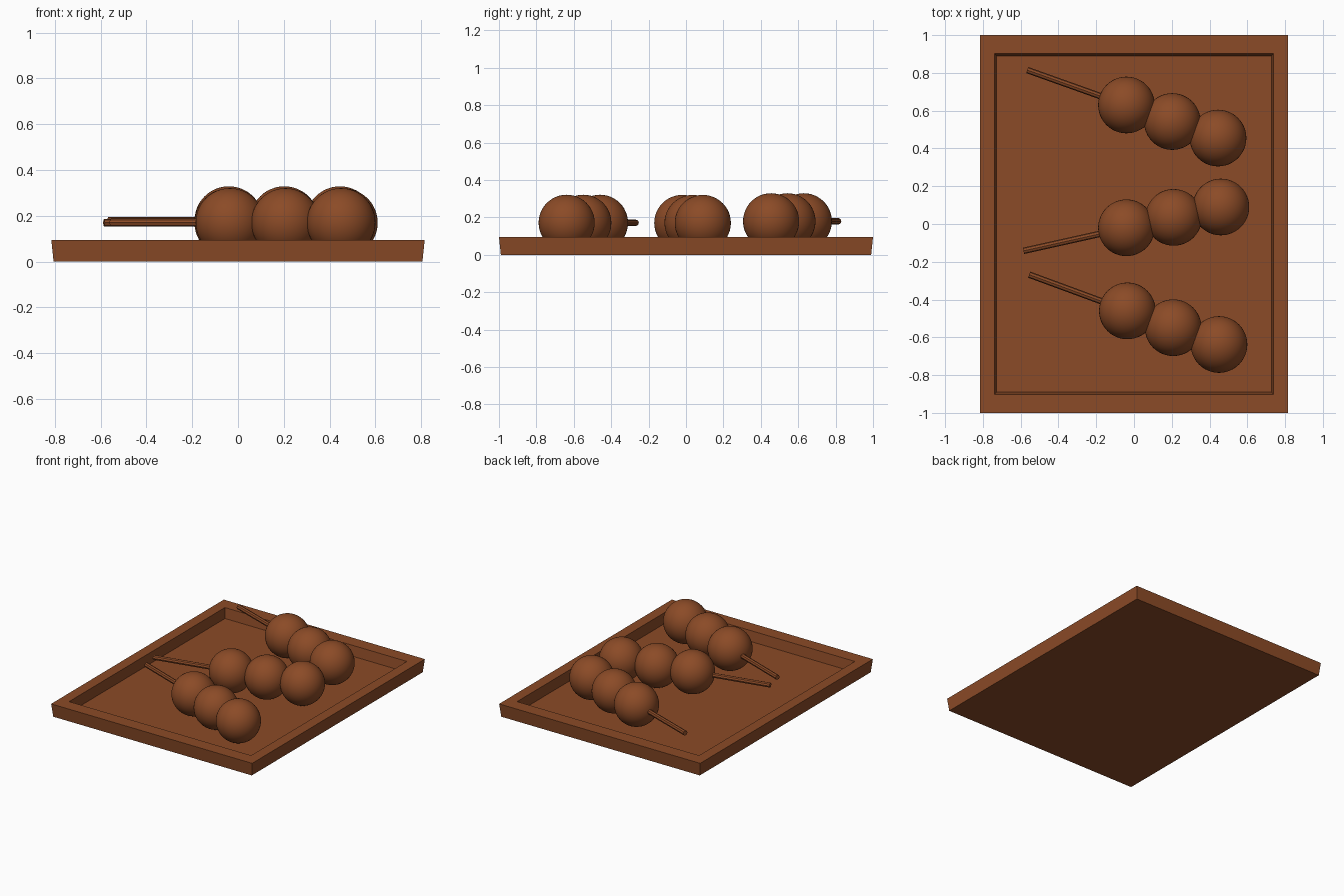
import bpy, bmesh
from mathutils import Vector

cube = bpy.data.objects.get("Cube")
if cube:
    bpy.data.objects.remove(cube, do_unlink=True)

brown = bpy.data.materials.new("warm brown")
brown.use_nodes = True
COLOUR = (0.26, 0.07, 0.02, 1)
brown.diffuse_color = COLOUR
brown.node_tree.nodes["Principled BSDF"].inputs["Base Color"].default_value = COLOUR


def finish(name, bm, smooth=False):
    bmesh.ops.recalc_face_normals(bm, faces=bm.faces)
    for f in bm.faces:
        f.smooth = smooth
    mesh = bpy.data.meshes.new(name)
    bm.to_mesh(mesh)
    bm.free()
    mesh.materials.append(brown)
    obj = bpy.data.objects.new(name, mesh)
    bpy.context.collection.objects.link(obj)
    return obj


# Tray: rectangular rings from the base up the outside, over the rim and down to the floor
bm = bmesh.new()
rings = []
for hx, hy, z in [(0.805, 0.99, 0), (0.815, 1, 0.095), (0.738, 0.902, 0.095), (0.728, 0.89, 0.022)]:
    rings.append([bm.verts.new((sx * hx, sy * hy, z))
                  for sx, sy in [(-1, -1), (1, -1), (1, 1), (-1, 1)]])
for a, b in zip(rings, rings[1:]):
    for i in range(4):
        j = (i + 1) % 4
        bm.faces.new((a[i], a[j], b[j], b[i]))
bm.faces.new(rings[0])
bm.faces.new(rings[-1])
finish("tray", bm)


def skewer(label, z, tip, first, last):
    """Three balls threaded on a thin stick."""
    tip, first, last = (Vector((*p, z)) for p in (tip, first, last))
    for i in range(3):
        bm = bmesh.new()
        bmesh.ops.create_uvsphere(bm, u_segments=48, v_segments=24, radius=0.15)
        ball = finish(f"{label}_ball_{i + 1}", bm, smooth=True)
        ball.location = first.lerp(last, i / 2)
    along = last - tip
    bm = bmesh.new()
    bmesh.ops.create_cone(bm, cap_ends=True, segments=8, radius1=0.017, radius2=0.017,
                          depth=along.length)
    stick = finish(f"{label}_stick", bm)
    stick.location = (tip + last) / 2
    stick.rotation_mode = "QUATERNION"
    stick.rotation_quaternion = along.to_track_quat("Z", "Y")


skewer("back_skewer", 0.179, (-0.565, 0.815), (-0.04, 0.63), (0.445, 0.455))
skewer("middle_skewer", 0.17, (-0.585, -0.142), (-0.04, -0.02), (0.46, 0.09))
skewer("front_skewer", 0.171, (-0.555, -0.268), (-0.035, -0.46), (0.45, -0.638))
